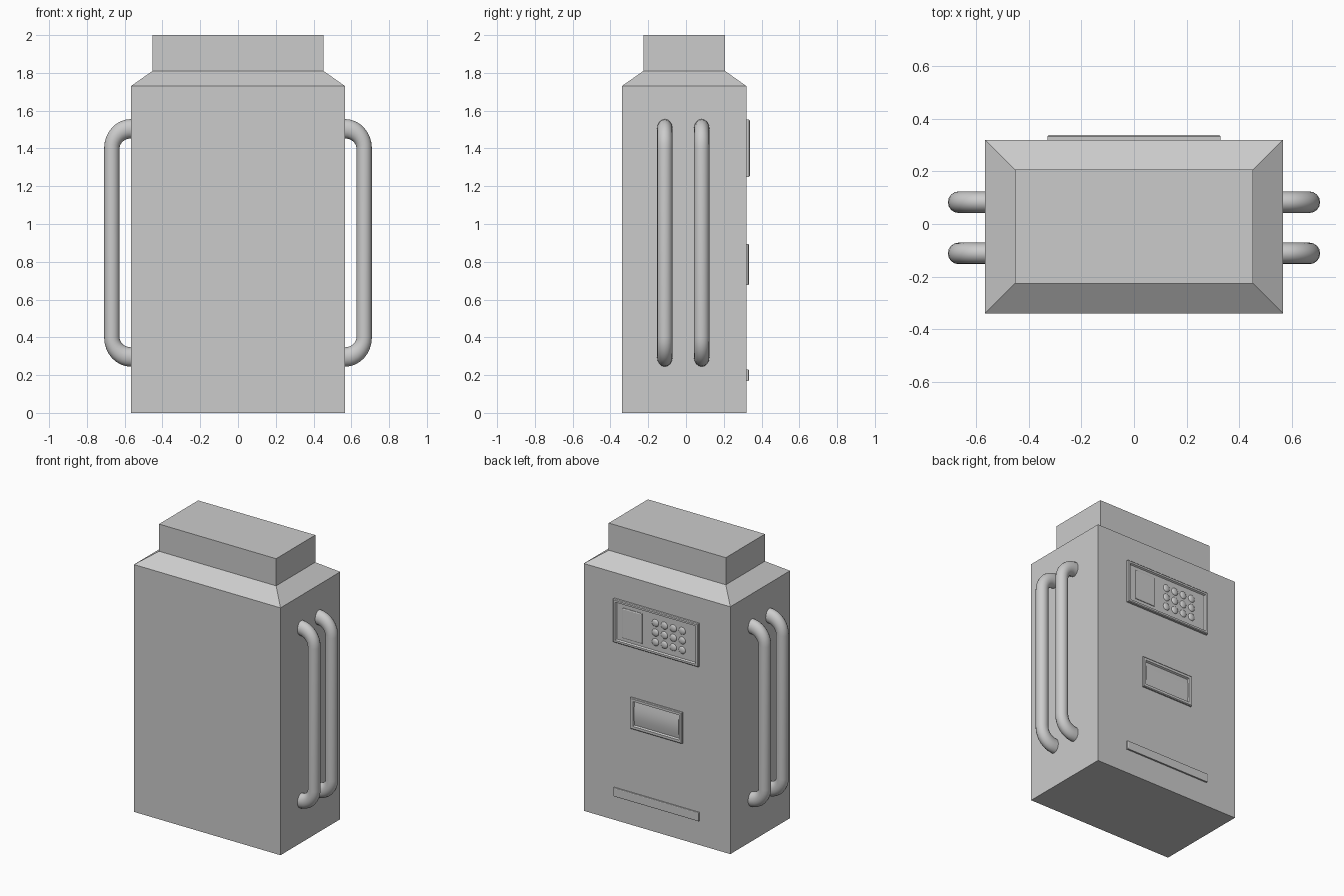
import bpy, bmesh
from math import sin, cos, pi

if "Cube" in bpy.data.objects:
    bpy.data.objects.remove(bpy.data.objects["Cube"])

BACK = 0.32  # y of the rear face carrying the controls


def finish(bm, name, smooth=False):
    bmesh.ops.recalc_face_normals(bm, faces=bm.faces)
    me = bpy.data.meshes.new(name)
    bm.to_mesh(me)
    bm.free()
    ob = bpy.data.objects.new(name, me)
    bpy.context.collection.objects.link(ob)
    if smooth:
        bpy.ops.object.select_all(action='DESELECT')
        ob.select_set(True)
        bpy.context.view_layer.objects.active = ob
        bpy.ops.object.shade_smooth_by_angle(angle=0.6)
    return ob


def skin(bm, rings):
    """Join closed rings of points with quads and cap both ends."""
    loops = [[bm.verts.new(p) for p in r] for r in rings]
    n = len(loops[0])
    for a, b in zip(loops, loops[1:]):
        for i in range(n):
            j = (i + 1) % n
            bm.faces.new((a[i], a[j], b[j], b[i]))
    bm.faces.new(loops[0])
    bm.faces.new(loops[-1])


def plate_ring(x0, x1, z0, z1, y, inset=0.0):
    x0, x1, z0, z1 = x0 + inset, x1 - inset, z0 + inset, z1 - inset
    return [(x0, y, z0), (x1, y, z0), (x1, y, z1), (x0, y, z1)]


def plate(name, x0, x1, z0, z1, steps):
    """Raised plate on the rear face; steps are (y, inset) pairs."""
    bm = bmesh.new()
    skin(bm, [plate_ring(x0, x1, z0, z1, y, i) for y, i in steps])
    return finish(bm, name)


# Cabinet body with sloped shoulders and neck
bm = bmesh.new()
sections = [(0, .567, -.34, .32), (1.73, .567, -.34, .32),
            (1.81, .453, -.226, .207), (2, .453, -.226, .207)]
skin(bm, [[(-x, a, z), (x, a, z), (x, b, z), (-x, b, z)]
          for z, x, a, b in sections])
finish(bm, "cabinet_body")


# Side handles: slightly stretched quarter bends joined by a straight bar
def handle(name, side, yc, sides=16, bend=8):
    cx, r = 0.567, 0.041
    arc = [pi / 2 * i / bend for i in range(bend + 1)]
    path = [(-pi / 2 + t, 0.40) for t in arc] + [(t, 1.40) for t in arc]
    rings = []
    for t, cz in path:
        ring = []
        for k in range(sides):
            a = 2 * pi * k / sides
            o = r * cos(a)
            ring.append((side * (cx + (0.101 + o) * cos(t)), yc + r * sin(a),
                         cz + (0.104 + 1.25 * o) * sin(t)))
        rings.append(ring)
    bm = bmesh.new()
    skin(bm, rings)
    finish(bm, name, True)


for side, label in ((-1, "left"), (1, "right")):
    for yc, pos in ((-.112, "front"), (.083, "rear")):
        handle(f"handle_{label}_{pos}", side, yc)

# Keypad panel: chamfered rim around a recessed field
plate("keypad_panel", -.33, .33, 1.25, 1.552,
      [(BACK - .01, 0), (.334, 0), (.339, .005), (.339, .018),
       (.328, .024)])
plate("keypad_display", .107, .262, 1.295, 1.505,
      [(BACK, 0), (.332, 0), (.335, .006)])

# Keypad buttons: 4 x 3 flattened domes
for col in range(4):
    for row in range(3):
        bm = bmesh.new()
        bmesh.ops.create_uvsphere(bm, u_segments=16, v_segments=8, radius=1)
        for v in bm.verts:
            x, y, z = v.co
            v.co = (.007 - .069 * col + .026 * x, .328 + .010 * z,
                    1.332 + .067 * row + .026 * y)
        finish(bm, f"button_{col}_{row}", True)

# Window frame with a gently bowed pane
plate("window_frame", -.2, .2, .677, .895,
      [(BACK - .01, 0), (.329, 0), (.333, .005), (.333, .022),
       (.321, .028)])
bm = bmesh.new()
profile = [(.321 + .009 * sin(pi * i / 10), .705 + .162 * i / 10)
           for i in range(11)]
skin(bm, [[(x, y, z) for y, z in profile] for x in (-.172, .172)])
finish(bm, "window_pane", True)

# Slot strip near the base
plate("slot_strip", -.33, .33, .17, .229,
      [(BACK - .01, 0), (.331, 0), (.333, .003)])
